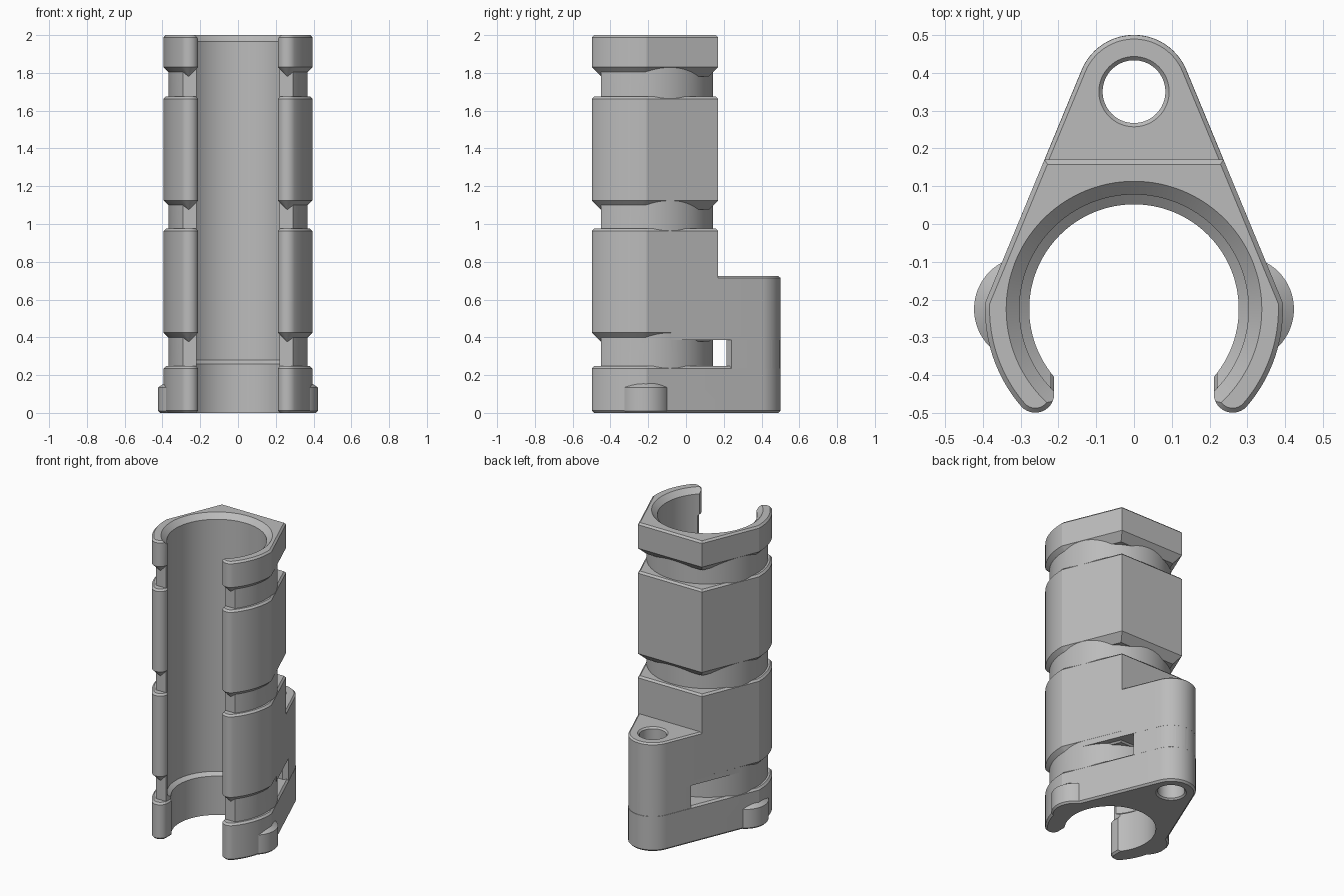
import bpy, bmesh
from math import sin, cos, acos, asin, atan2, pi, radians, hypot

if "Cube" in bpy.data.objects:
    bpy.data.objects.remove(bpy.data.objects["Cube"])

CY = -0.225                      # centre of the clip ring
NA = radians(22.5)               # direction the slanted flanks face
NX, NY = cos(NA), sin(NA)

grey = bpy.data.materials.new("grey plastic")
grey.diffuse_color = (0.5, 0.5, 0.5, 1)
grey.use_nodes = True
grey.node_tree.nodes["Principled BSDF"].inputs["Base Color"].default_value = grey.diffuse_color


def arc(cx, cy, r, a0, a1, n):
    return [(cx + r * cos(a0 + (a1 - a0) * i / n),
             cy + r * sin(a0 + (a1 - a0) * i / n)) for i in range(n + 1)]


def mirrored(half):
    """Close a right-hand half outline with its mirror image."""
    return half + [(-x, y) for x, y in reversed(half) if abs(x) > 1e-6]


def flank(y, d):
    """Point on the slanted flank at a given y, inset by d."""
    return ((0.37 - d - NY * (y - CY)) / NX, y)


def back(d, lug):
    return arc(0, 0.35, 0.15 - d, pi / 2, NA, 14) if lug else [flank(0.17 - d, d)]


def clip_outline(d, lug=False):
    """Full clip outline with rounded arm tips, inset by d."""
    tx, ty, r = 0.261, -0.449, 0.05
    tip = atan2(ty - CY, tx)
    R = hypot(tx, ty - CY) + r - d
    corner = NA - acos((0.37 - d) / R)
    half = back(d, lug) + arc(0, CY, R, corner, tip, 16)
    half += arc(tx, ty, max(r - d, 0.002), tip, -pi, 12)[1:]
    half.append((0.211 + d, -0.27 + d))
    return mirrored(half)


def lug_outline(d, ymin):
    return mirrored(back(d, True) + [flank(ymin, d)])


def loft(name, sections):
    """Solid through stacked outlines [(z, points)]."""
    bm = bmesh.new()
    rings = [[bm.verts.new((x, y, z)) for x, y in pts] for z, pts in sections]
    for a, b in zip(rings, rings[1:]):
        for i in range(len(a)):
            j = (i + 1) % len(a)
            bm.faces.new((a[i], a[j], b[j], b[i]))
    bm.faces.new(rings[0])
    bm.faces.new(rings[-1])
    bmesh.ops.recalc_face_normals(bm, faces=bm.faces)
    me = bpy.data.meshes.new(name)
    bm.to_mesh(me)
    bm.free()
    me.materials.append(grey)
    ob = bpy.data.objects.new(name, me)
    bpy.context.collection.objects.link(ob)
    return ob


def lathe(name, x, y, profile, n=96):
    return loft(name, [(z, arc(x, y, r, 0, 2 * pi * (n - 1) / n, n - 1))
                       for z, r in profile])


def block(name, steps, lug=False):
    return loft(name, [(z, clip_outline(d, lug)) for z, d in steps])


def combine(target, tool, op):
    mod = target.modifiers.new(op, 'BOOLEAN')
    mod.operation, mod.solver, mod.object = op, 'EXACT', tool
    bpy.context.view_layer.objects.active = target
    bpy.ops.object.modifier_apply(modifier=mod.name)
    bpy.data.objects.remove(tool)


# Ring core that shows at the bottom of the tie grooves
core_half = arc(0, CY, 0.369, pi / 2, asin((-0.45 - CY) / 0.369), 32)
core_half += [(0.22, -0.45), (0.22, -0.27)]
clip = loft("cable_clip", [(z, mirrored(core_half)) for z in (0.1, 1.9)])

parts = [
    # Foot with the lug outline
    block("foot", [(0, 0.012), (0.012, 0), (0.235, 0), (0.247, 0.012)], True),
    # Three sleeve blocks with tapered undersides
    block("lower_sleeve", [(0.377, 0.048), (0.425, 0), (0.963, 0), (0.975, 0.012)]),
    block("middle_sleeve", [(1.077, 0.048), (1.125, 0), (1.663, 0), (1.675, 0.012)]),
    block("top_sleeve", [(1.782, 0.048), (1.83, 0), (1.988, 0), (2.0, 0.012)]),
    # Lug above the tie channel, and the post behind the channel
    loft("lug", [(z, lug_outline(d, -0.08))
                 for z, d in ((0.387, 0.0005), (0.715, 0.0005), (0.725, 0.011))]),
    loft("post", [(z, mirrored(back(0.001, True) + [flank(0.24, 0.001), (0.18, 0.215)]))
                  for z in (0.1, 0.5)]),
]
# Side bumps at the foot
for s in (-1, 1):
    parts.append(lathe("side_bump", s * 0.283, CY,
                       [(0, 0.129), (0.011, 0.14), (0.135, 0.14), (0.165, 0.095)], 64))
for p in parts:
    combine(clip, p, 'UNION')

# Stepped bore and screw hole
bore = lathe("bore_tool", 0, CY, [(-0.1, 0.277), (0.26, 0.277), (0.28, 0.303),
                                  (1.967, 0.303), (2.0, 0.338), (2.05, 0.39)], 128)
hole = lathe("hole_tool", 0, 0.35, [(-0.01, 0.103), (0.01, 0.083),
                                    (0.715, 0.083), (0.735, 0.103)], 64)
for tool in (bore, hole):
    combine(clip, tool, 'DIFFERENCE')

bpy.ops.object.select_all(action='DESELECT')
clip.select_set(True)
bpy.context.view_layer.objects.active = clip
bpy.ops.object.shade_smooth_by_angle(angle=radians(16))
